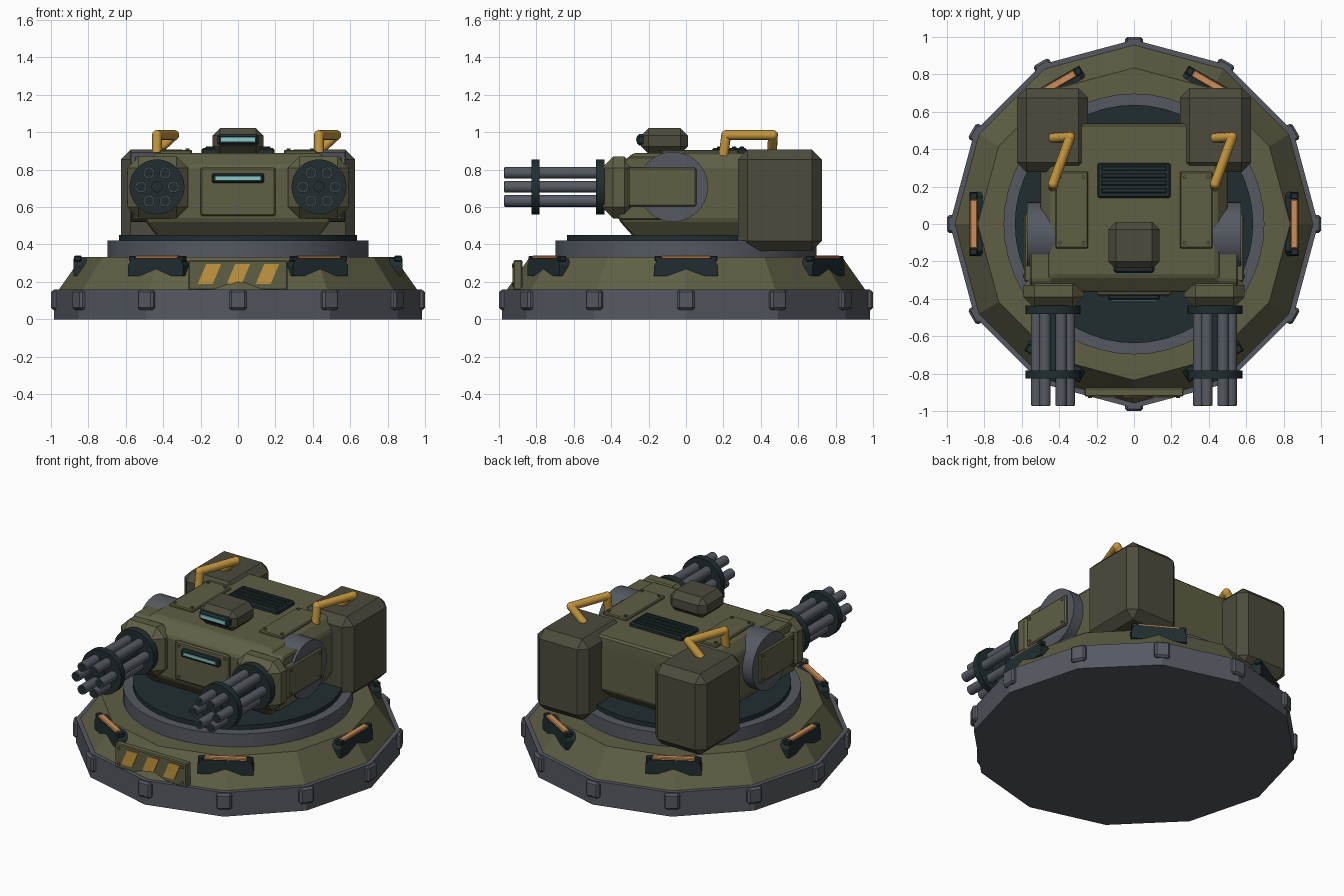
import bpy, bmesh, math
from mathutils import Vector, Matrix

if "Cube" in bpy.data.objects:
    bpy.data.objects.remove(bpy.data.objects["Cube"])


def material(name, rgb):
    m = bpy.data.materials.new(name)
    m.use_nodes = True
    m.diffuse_color = (*rgb, 1)
    m.node_tree.nodes["Principled BSDF"].inputs["Base Color"].default_value = (*rgb, 1)
    return m


OLIVE = material("olive", (.115, .112, .06))
BROWN = material("brown olive", (.074, .07, .046))
STEEL = material("steel", (.09, .1, .12))
DARK = material("dark teal", (.015, .027, .03))
YELLOW = material("yellow", (.56, .31, .05))
ORANGE = material("orange", (.62, .27, .1))
CYAN = material("cyan glow", (.25, .6, .6))


def finish(name, bm, mat, bevel=0, smooth=False):
    if bevel:
        bmesh.ops.bevel(bm, geom=bm.edges[:], offset=bevel, segments=1, affect='EDGES')
    bmesh.ops.recalc_face_normals(bm, faces=bm.faces[:])
    me = bpy.data.meshes.new(name)
    bm.to_mesh(me)
    bm.free()
    me.materials.append(mat)
    ob = bpy.data.objects.new(name, me)
    bpy.context.collection.objects.link(ob)
    if smooth:
        bpy.ops.object.select_all(action='DESELECT')
        ob.select_set(True)
        bpy.context.view_layer.objects.active = ob
        bpy.ops.object.shade_smooth_by_angle(angle=math.radians(35))
    return ob


def box(name, x, y, z, mat, bevel=0):
    """Box from three (low, high) ranges."""
    bm = bmesh.new()
    bmesh.ops.create_cube(bm, size=1)
    for v in bm.verts:
        v.co = [(a + b) / 2 + c * (b - a) for (a, b), c in zip((x, y, z), v.co)]
    return finish(name, bm, mat, bevel)


def loft(name, rings, mat, bevel=0):
    """Skin rings of points and cap both ends."""
    bm = bmesh.new()
    rows = [[bm.verts.new(p) for p in ring] for ring in rings]
    n = len(rows[0])
    for a, b in zip(rows, rows[1:]):
        for i in range(n):
            bm.faces.new((a[i], a[(i + 1) % n], b[(i + 1) % n], b[i]))
    bm.faces.new(rows[0])
    bm.faces.new(rows[-1])
    return finish(name, bm, mat, bevel)


def rod(name, p, q, r, mat, sides=24, r2=None, smooth=True, bevel=0):
    """Cylinder or cone between two points."""
    p, q = Vector(p), Vector(q)
    bm = bmesh.new()
    turn = (q - p).to_track_quat('Z', 'Y').to_matrix().to_4x4()
    bmesh.ops.create_cone(bm, cap_ends=True, segments=sides, radius1=r,
                          radius2=r if r2 is None else r2, depth=(q - p).length,
                          matrix=Matrix.Translation((p + q) / 2) @ turn)
    return finish(name, bm, mat, bevel, smooth)


def span(s, a, b):
    """Mirror an x range to side s."""
    return tuple(sorted((s * a, s * b)))


# Twelve-sided base with sloped armour skirt
rod("base_plinth", (0, 0, 0), (0, 0, .16), .985, STEEL, 12, smooth=False)
rod("base_skirt", (0, 0, .16), (0, 0, .333), .957, OLIVE, 12, r2=.835, smooth=False)
for i in range(12):
    lug = box("base_lug", (.93, 1.0), (-.048, .048), (.05, .157), STEEL, .012)
    lug.rotation_euler.z = math.radians(30 * i)

# Turntable
rod("turntable_ring", (0, 0, .33), (0, 0, .42), .697, STEEL, 48)
rod("turntable_disc", (0, 0, .42), (0, 0, .45), .637, DARK, 48)

# Grab bars set in the skirt
for i in range(6):
    rings = [[(r, -w, z), (r, w, z), (r + .07, w, z), (r + .07, -w, z)]
             for r, w, z in ((.81, .17, .232), (.81, .17, .29), (.81, .145, .326))]
    bracket = loft("grab_bracket", rings, DARK)
    bar = box("grab_bar", (.836, .876), (-.13, .13), (.322, .341), ORANGE, .005)
    parts = [bracket, bar]
    for s in (-1, 1):
        parts.append(box("grab_bar_end", (.836, .878), span(s, .13, .168), (.31, .339), DARK, .005))
    for ob in parts:
        ob.rotation_euler.z = math.radians(60 * i)

# Hazard plate on the front of the skirt
box("hazard_plate", (-.265, .265), (-.922, -.875), (.157, .316), OLIVE, .006)
for cx in (-.15, .005, .16):
    outline = [(cx - .065, .19), (cx + .015, .19), (cx + .06, .295), (cx - .02, .295)]
    loft("hazard_stripe", [[(x, y, z) for x, z in outline] for y in (-.928, -.92)], YELLOW)
for x in (-.235, .235):
    for z in (.185, .288):
        rod("plate_bolt", (x, -.93, z), (x, -.91, z), .01, OLIVE, 8)

# Turret hull
levels = ((.43, -.28, .43, .44), (.5, -.36, .54, .53), (.5, -.365, .54, .82), (.44, -.28, .535, .89))
loft("hull", [[(-w, f, z), (w, f, z), (w, b, z), (-w, b, z)] for w, f, b, z in levels], OLIVE, .012)

# Front panel with vision slit
box("front_panel", (-.2, .2), (-.381, -.35), (.552, .812), OLIVE, .008)
box("slit_frame", (-.14, .14), (-.405, -.36), (.728, .78), DARK, .008)
box("slit_glass", (-.12, .12), (-.412, -.40), (.745, .764), CYAN)
for x in (-.17, .17):
    for z in (.58, .785):
        rod("panel_bolt", (x, -.388, z), (x, -.37, z), .009, OLIVE, 8)

# Sensor head
box("sensor_head", (-.137, .137), (-.24, .01), (.885, 1.022), BROWN, .04)
box("sensor_frame", (-.11, .11), (-.262, -.2), (.93, .99), DARK, .012)
box("sensor_glass", (-.09, .09), (-.268, -.25), (.951, .973), CYAN)

# Roof grille
box("grille_frame", (-.195, .195), (.14, .325), (.88, .915), DARK, .008)
for k in range(4):
    y = .165 + k * .04
    box("grille_slat", (-.175, .175), (y, y + .026), (.905, .923), DARK, .005)

for s in (-1, 1):
    # Roof hatch panels
    box("roof_panel", span(s, .245, .42), (-.13, .28), (.88, .905), OLIVE, .006)
    for x in (.27, .395):
        for y in (-.1, .25):
            rod("roof_bolt", (s * x, y, .9), (s * x, y, .914), .01, OLIVE, 8)

    # Shoulder joint, arm and side plate
    rod("shoulder_disc", (s * .4, -.07, .708), (s * .573, -.07, .708), .187, STEEL, 40, bevel=0)
    shape = [(-.36, .53), (-.12, .53), (-.12, .87), (-.3, .87), (-.36, .83)]
    loft("shoulder_arm", [[(s * x, y, z) for y, z in shape] for x in (.36, .555)], OLIVE, .008)
    box("side_plate", span(s, .54, .588), (-.31, .055), (.604, .812), OLIVE, .008)
    for y in (-.28, .025):
        for z in (.632, .785):
            rod("side_bolt", (s * .58, y, z), (s * .594, y, z), .009, OLIVE, 8)

    # Gun pod
    box("gun_pod", span(s, .268, .592), (-.45, -.27), (.54, .87), OLIVE, .06)
    gx, gz = s * .433, .708
    rod("gun_collar", (gx, -.482, gz), (gx, -.435, gz), .147, DARK, 32)
    rod("barrel_clamp", (gx, -.825, gz), (gx, -.782, gz), .147, DARK, 32)
    rod("gun_spindle", (gx, -.84, gz), (gx, -.47, gz), .03, DARK, 16)
    for k in range(6):
        a = math.radians(60 * k)
        x, z = gx + .087 * math.cos(a), gz + .087 * math.sin(a)
        rod("gun_barrel", (x, -.97, z), (x, -.46, z), .031, STEEL, 16)
        rod("barrel_bore", (x, -.972, z), (x, -.96, z), .025, DARK, 16)

    # Rear ammunition pack
    box("ammo_pack", span(s, .245, .626), (.277, .726), (.366, .907), BROWN, .052)

    # Bent feed pipe, leaning the same way on both sides
    cx = s * .433
    path = [(cx, .2, .875), (cx, .215, .985), (cx + .092, .465, .985), (cx - .005, .46, .895)]
    for p, q in zip(path, path[1:]):
        rod("feed_pipe", p, q, .026, YELLOW, 12)
    for p in path[1:3]:
        bm = bmesh.new()
        bmesh.ops.create_uvsphere(bm, u_segments=12, v_segments=8, radius=.027,
                                  matrix=Matrix.Translation(p))
        finish("pipe_elbow", bm, YELLOW, smooth=True)
